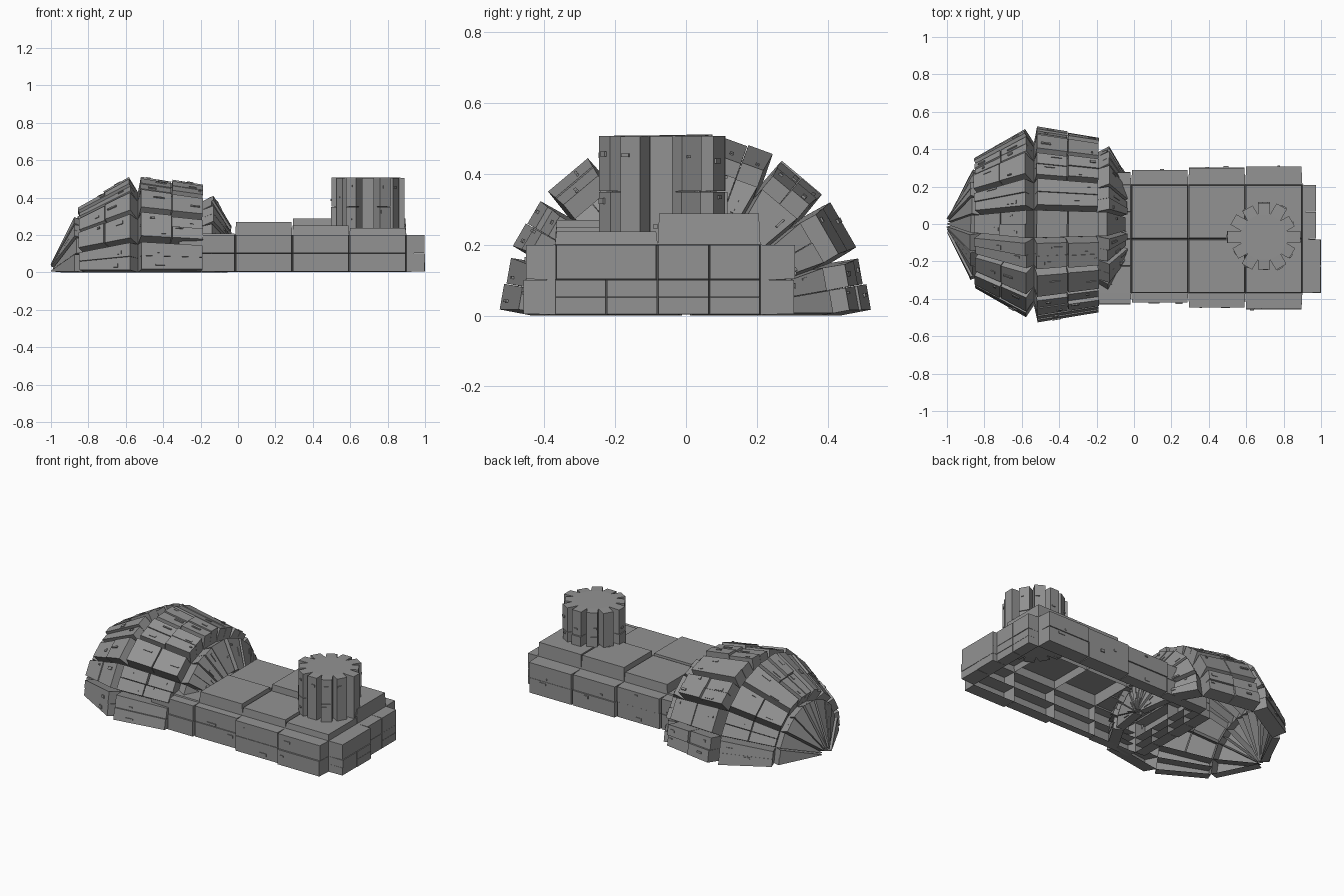
import bpy, bmesh, random
from math import sin, cos, pi
from mathutils import Vector as V

if "Cube" in bpy.data.objects:
    bpy.data.objects.remove(bpy.data.objects["Cube"])

random.seed(4)

# Single dark grey finish
grey = bpy.data.materials.new("dark_grey")
grey.diffuse_color = (0.29, 0.29, 0.29, 1)
grey.use_nodes = True
grey.node_tree.nodes["Principled BSDF"].inputs["Base Color"].default_value = grey.diffuse_color


def tile(bm, quad, out, h, taper=0.97):
    """Open-backed plate raised from a quad along its outward normal."""
    q = [V(p) for p in quad]
    n = (q[2] - q[0]).cross(q[3] - q[1]).normalized()
    if n.dot(V(out)) < 0:
        q.reverse()
        n = -n
    c = sum(q, V()) / 4
    top = [c + (p - c) * taper + n * h for p in q]
    a = [bm.verts.new(p) for p in q]
    b = [bm.verts.new(p) for p in top]
    bm.faces.new(b)
    for i in range(4):
        j = (i + 1) % 4
        bm.faces.new((a[i], a[j], b[j], b[i]))
    return top


def at(q, u, v):
    return (q[0] * (1 - u) + q[1] * u) * (1 - v) + (q[3] * (1 - u) + q[2] * u) * v


def sub(q, u0, u1, v0, v1):
    return [at(q, u0, v0), at(q, u1, v0), at(q, u1, v1), at(q, u0, v1)]


def greeble(bm, q, out, count):
    """Small raised details on a plate."""
    lu, lv = (q[1] - q[0]).length, (q[3] - q[0]).length
    if min(lu, lv) < 0.03:
        return
    for _ in range(count):
        du = min(random.uniform(0.01, 0.06) / lu, 0.4)
        dv = min(random.uniform(0.006, 0.018) / lv, 0.4)
        u, v = random.uniform(0.05, 0.95 - du), random.uniform(0.05, 0.95 - dv)
        tile(bm, sub(q, u, u + du, v, v + dv), out, random.uniform(0.003, 0.007), 1)


def plate(bm, quad, out, h, nu=1, nv=1, jitter=0.0, details=1, taper=0.97):
    """Split a quad in nu x nv tiles of nearly equal height."""
    q = [V(p) for p in quad]
    for i in range(nu):
        for j in range(nv):
            t = tile(bm, sub(q, i / nu, (i + 1) / nu, j / nv, (j + 1) / nv), out,
                     h + random.uniform(-jitter, jitter), taper)
            greeble(bm, t, out, details)


def finish(bm, name):
    me = bpy.data.meshes.new(name)
    bm.to_mesh(me)
    bm.free()
    me.materials.append(grey)
    ob = bpy.data.objects.new(name, me)
    bpy.context.collection.objects.link(ob)


# Half dome: a profile turned about the x axis, nine armoured sectors
profile = [(-0.945, 0.012), (-0.815, 0.275), (-0.535, 0.435), (-0.2, 0.38),
           (-0.1, 0.21), (-0.07, 0.012)]
heights = [0.056, 0.084, 0.086, 0.07, 0.045]
names = ["dome_rear_cone", "dome_rear_ring", "dome_main_ring", "dome_front_ring", "dome_front_cone"]
for k in range(5):
    bm = bmesh.new()
    (x0, r0), (x1, r1) = profile[k], profile[k + 1]
    for s in range(9):
        a, b = pi * s / 9, pi * (s + 1) / 9
        quad = [(x0, r0 * cos(a), r0 * sin(a)), (x1, r1 * cos(a), r1 * sin(a)),
                (x1, r1 * cos(b), r1 * sin(b)), (x0, r0 * cos(b), r0 * sin(b))]
        m = (a + b) / 2
        out = (r0 - r1, cos(m) * (x1 - x0), sin(m) * (x1 - x0))
        nu, nv = random.choice([(2, 1), (2, 2), (1, 2), (2, 2)])
        if k in (0, 3, 4):
            nu, nv = 1, random.choice([1, 2, 2])
        plate(bm, quad, out, heights[k], nu, nv, 0.011, 1)
    finish(bm, names[k])

# Long hull: four bays, two rows of deck plates
xs = [-0.32, -0.015, 0.29, 0.595, 0.9]
ys = [-0.37, -0.08, 0.21]
deck = [(0.008, 0.008), (0.07, 0.06), (0.05, 0.087), (0.037, 0.088)]
bm = bmesh.new()
for i in range(4):
    for j in range(2):
        quad = [(xs[i], ys[j], 0.2), (xs[i + 1], ys[j], 0.2),
                (xs[i + 1], ys[j + 1], 0.2), (xs[i], ys[j + 1], 0.2)]
        plate(bm, quad, (0, 0, 1), deck[i][j], 1, 2 if i == 0 else 1, 0, 0)
finish(bm, "hull_deck")

# Side plates, two high
sides = [("hull_front_side", ys[0], -1, [0.058, 0.052, 0.075, 0.085]),
         ("hull_back_side", ys[2], 1, [0.065, 0.077, 0.093, 0.093])]
for name, y, sgn, hs in sides:
    bm = bmesh.new()
    for i in range(4):
        quad = [(xs[i], y, 0.003), (xs[i + 1], y, 0.003), (xs[i + 1], y, 0.2), (xs[i], y, 0.2)]
        plate(bm, quad, (0, sgn, 0), hs[i], 1, 2, 0.005, 1)
    finish(bm, name)

# End plates at the nose and inside the dome
for name, x, sgn, hs in [("hull_nose", 0.9, 1, (0.098, 0.072)),
                         ("hull_tail", -0.32, -1, (0.07, 0.08))]:
    bm = bmesh.new()
    for j in range(2):
        for lvl in range(2):
            z0, z1 = 0.003 + lvl * 0.0985, 0.1015 + lvl * 0.0985
            quad = [(x, ys[j], z0), (x, ys[j + 1], z0), (x, ys[j + 1], z1), (x, ys[j], z1)]
            split = (1, 1) if lvl and not j else (2, 1) if lvl else (2, 2)
            plate(bm, quad, (sgn, 0, 0), hs[j], *split, 0.002, 0)
    finish(bm, name)

# Tower: twelve-sided drum with ribs of uneven depth
cx, cy, R, zb, zt = 0.695, -0.07, 0.125, 0.2, 0.508
bm = bmesh.new()
ring = [V((cx + R * cos((i + 0.5) * pi / 6), cy + R * sin((i + 0.5) * pi / 6), 0)) for i in range(12)]
for z, flip in ((zb, True), (zt, False)):
    loop = [bm.verts.new((p.x, p.y, z)) for p in ring]
    bm.faces.new(loop[::-1] if flip else loop)
depth = [0.073, 0.05, 0.065, 0.063, 0.055, 0.065, 0.078, 0.055, 0.065, 0.055, 0.06, 0.05]
for i in range(12):
    p, q = ring[i - 1], ring[i]
    out = (p + q) / 2 - V((cx, cy, 0))
    # ribs keep full height at the crown, split low on some sides
    cut = random.choice([None, 0.35])
    for z0, z1 in ([(zb, zt)] if cut is None else [(zb, cut), (cut, zt)]):
        quad = [p + V((0, 0, z0)), q + V((0, 0, z0)), q + V((0, 0, z1)), p + V((0, 0, z1))]
        plate(bm, quad, out, depth[i], 1, 1, 0.004, 1, 0.98)
finish(bm, "tower")
